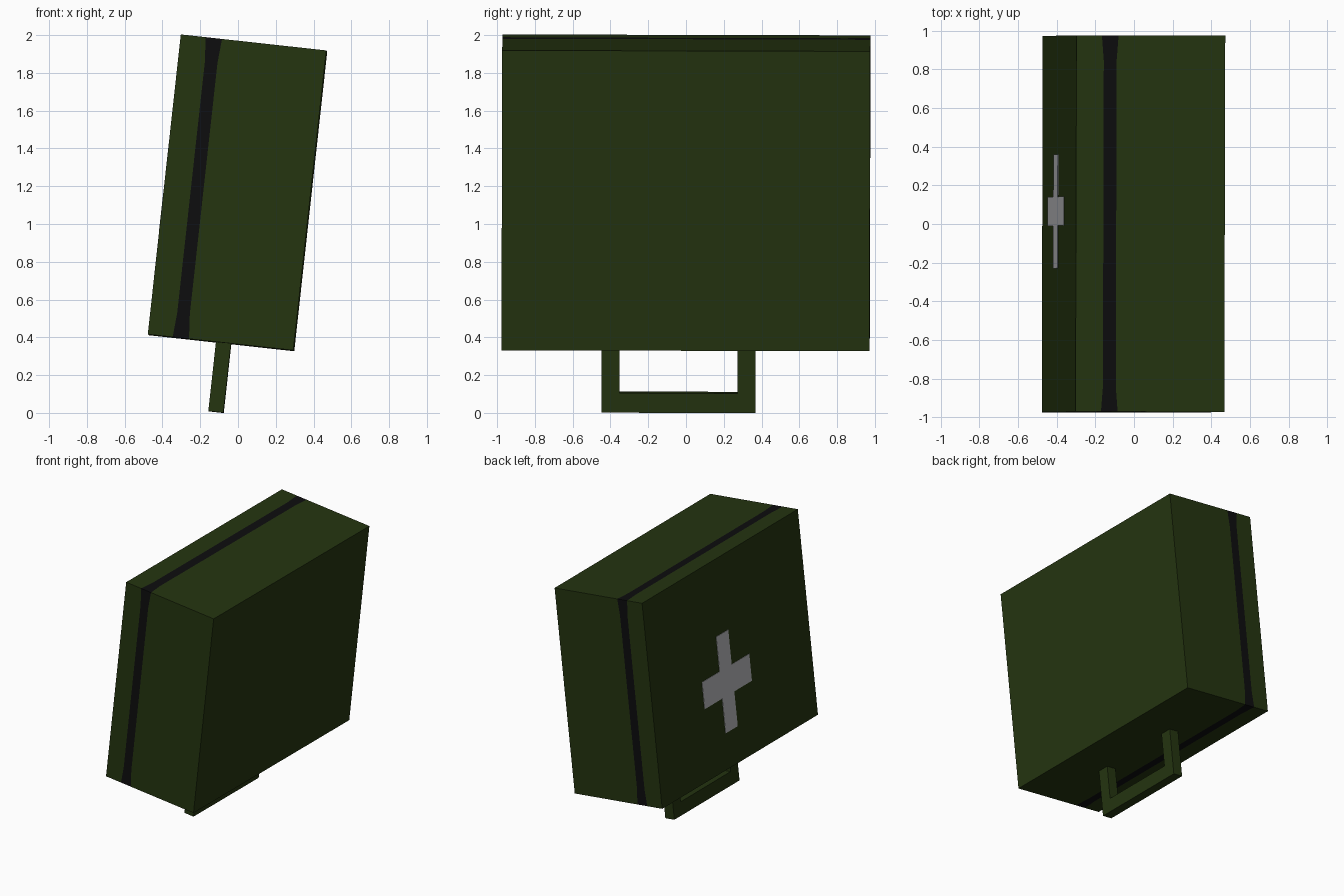
import bpy, bmesh, math
from mathutils import Matrix, Vector

if "Cube" in bpy.data.objects:
    bpy.data.objects.remove(bpy.data.objects["Cube"])

# Local frame: x = depth, y = width, z = height, centred on the case, leaning
POSE = (Matrix.Translation((-0.0025, 0, 1.165))
        @ Matrix.Rotation(-0.0026, 4, 'Z')
        @ Matrix.Rotation(-0.0026, 4, 'X')
        @ Matrix.Rotation(math.radians(6.28), 4, 'Y'))
HX, HY, HZ = 0.3875, 0.974, 0.7985


def material(name, rgb):
    m = bpy.data.materials.new(name)
    m.diffuse_color = (*rgb, 1)
    m.use_nodes = True
    m.node_tree.nodes["Principled BSDF"].inputs["Base Color"].default_value = m.diffuse_color
    return m


green = material("dark_green", (0.018, 0.035, 0.0052))
black = material("black", (0.004, 0.004, 0.0045))
grey = material("light_grey", (0.48, 0.48, 0.50))


def loft(name, rings, mats, band_mats=None):
    """Skin between equal-length rings of points and cap both ends."""
    bm = bmesh.new()
    loops = [[bm.verts.new(p) for p in ring] for ring in rings]
    n = len(loops[0])
    for k in range(len(loops) - 1):
        for i in range(n):
            j = (i + 1) % n
            f = bm.faces.new((loops[k][i], loops[k][j], loops[k + 1][j], loops[k + 1][i]))
            f.material_index = band_mats[k] if band_mats else 0
    bm.faces.new(loops[0])
    bm.faces.new(loops[-1])
    bmesh.ops.recalc_face_normals(bm, faces=bm.faces)
    bm.transform(POSE)
    me = bpy.data.meshes.new(name)
    bm.to_mesh(me)
    bm.free()
    for m in mats:
        me.materials.append(m)
    ob = bpy.data.objects.new(name, me)
    bpy.context.collection.objects.link(ob)
    return ob


def prism(name, outline, x0, x1, mat):
    return loft(name, [[Vector((x, y, z)) for y, z in outline] for x in (x0, x1)], [mat])


# Case: outline with an extra point either side of each corner,
# so the black seam can flare slightly at the corners
C = 0.13
outline = []
for sy, sz in ((1, 1), (-1, 1), (-1, -1), (1, -1)):
    trio = [(sy * HY, sz * (HZ - C), 0), (sy * HY, sz * HZ, 1), (sy * (HY - C), sz * HZ, 0)]
    outline += trio if sy * sz > 0 else trio[::-1]


def case_ring(x, flare):
    return [Vector((x + flare * c, y, z)) for y, z, c in outline]


loft("case", [case_ring(-HX, 0), case_ring(-0.245, -0.010),
              case_ring(-0.178, 0.010), case_ring(HX, 0)],
     [green, black], [0, 1, 0])

# Cross plate on the left face
cy, cz = 0.065, -0.15
ay, az = 0.295, 0.375      # half lengths of the arms
ty, tz = 0.075, 0.105      # half thicknesses of the arms
quarter = [(ay, tz), (ty, tz), (ty, az)]
cross = []
for sy, sz in ((1, 1), (-1, 1), (-1, -1), (1, -1)):
    pts = quarter if sy * sz > 0 else quarter[::-1]
    cross += [(cy + sy * y, cz + sz * z) for y, z in pts]
prism("cross", cross, -HX - 0.003, -HX + 0.003, grey)

# Carrying handle under the case
top, bar, low = -HZ + 0.01, -1.062, -1.166
handle = [(-0.445, top), (-0.445, low), (0.37, low), (0.37, top),
          (0.275, top), (0.275, bar), (-0.35, bar), (-0.35, top)]
prism("handle", handle, -0.026, 0.054, green)
